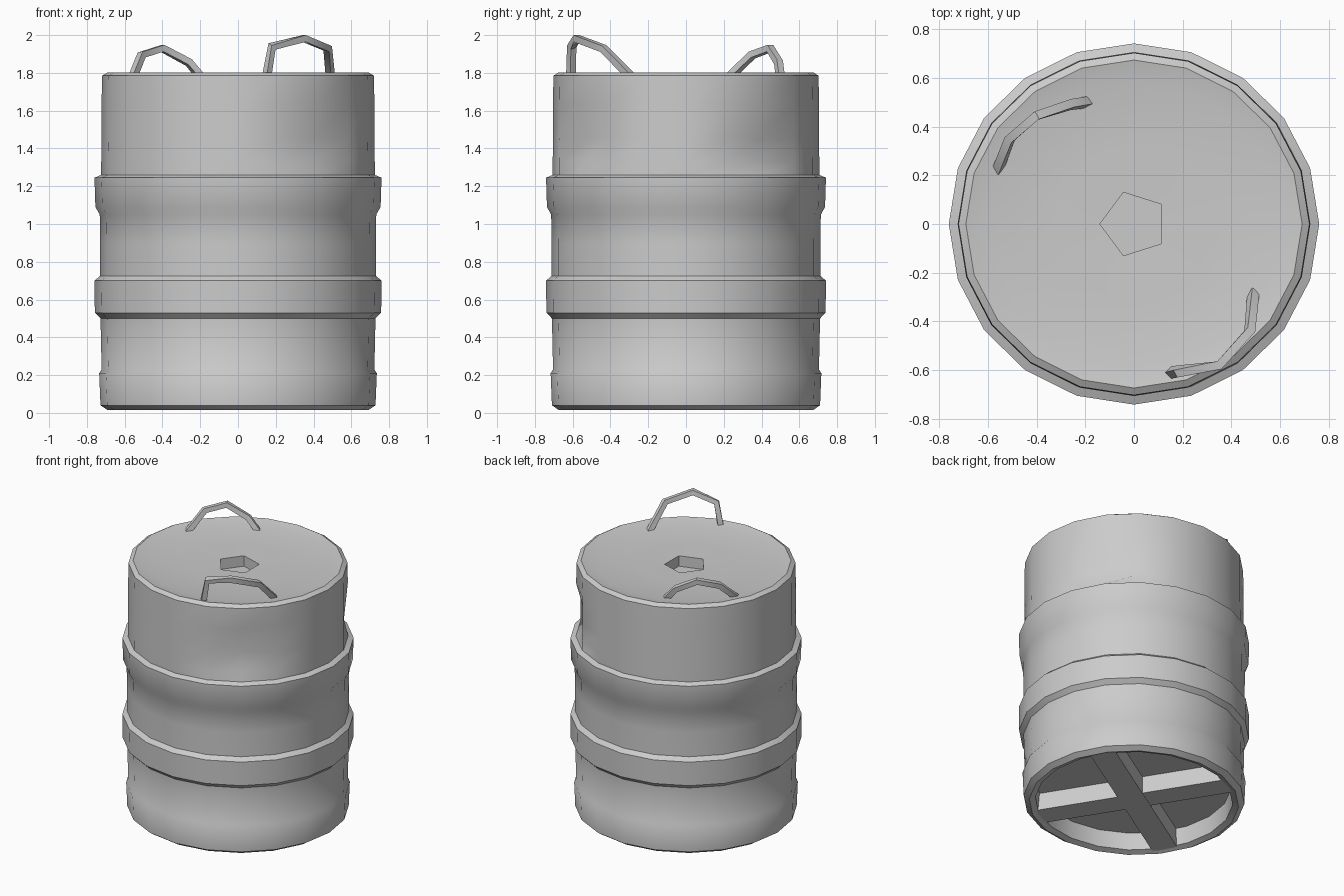
import bpy, bmesh, math
from mathutils import Vector

if "Cube" in bpy.data.objects:
    bpy.data.objects.remove(bpy.data.objects["Cube"])

SEG = 20
YS = 0.975  # barrel is very slightly oval


def finish(bm, name, angle=40):
    bmesh.ops.recalc_face_normals(bm, faces=bm.faces)
    me = bpy.data.meshes.new(name)
    bm.to_mesh(me)
    bm.free()
    ob = bpy.data.objects.new(name, me)
    bpy.context.collection.objects.link(ob)
    bpy.ops.object.select_all(action='DESELECT')
    ob.select_set(True)
    bpy.context.view_layer.objects.active = ob
    bpy.ops.object.shade_smooth_by_angle(angle=math.radians(angle))
    return ob


def pentagon(r, a):
    step = math.radians(72)
    return r * math.cos(step / 2) / math.cos((a - math.pi + 1e-9) % step - step / 2)


# barrel shell: underside recess, outer wall with bands, lid, five-sided bung hole
profile = [
    (0.64, 0.15), (0.65, 0.03), (0.69, 0.015), (0.728, 0.04), (0.735, 0.21),
    (0.722, 0.23), (0.728, 0.50), (0.758, 0.53), (0.76, 0.70), (0.73, 0.725),
    (0.73, 0.90), (0.732, 1.05), (0.755, 1.09), (0.76, 1.245), (0.724, 1.26),
    (0.724, 1.33), (0.722, 1.45), (0.722, 1.64), (0.72, 1.785), (0.69, 1.803),
    (0.60, 1.785), (0.32, 1.78), ("pent", 1.775), ("pent", 1.70),
]
dents = {(17, 16): 0.07, (17, 15): 0.03, (2, 16): 0.05, (2, 15): 0.07}
bm = bmesh.new()
rings = []
for j, (r, z) in enumerate(profile):
    ring = []
    for i in range(SEG):
        a = 2 * math.pi * i / SEG
        rad = pentagon(0.14, a) if r == "pent" else r - dents.get((i, j), 0)
        ring.append(bm.verts.new((rad * math.cos(a), rad * math.sin(a) * YS, z)))
    rings.append(ring)
for lo, hi in zip(rings, rings[1:]):
    for i in range(SEG):
        k = (i + 1) % SEG
        bm.faces.new((lo[i], lo[k], hi[k], hi[i]))
bm.faces.new(rings[0][::-1])
bm.faces.new(rings[-1])
finish(bm, "barrel_shell")

# crossed braces under the barrel
for n, deg in enumerate((32, 122)):
    bm = bmesh.new()
    bmesh.ops.create_cube(bm, size=1)
    bmesh.ops.scale(bm, verts=bm.verts, vec=(1.31, 0.17, 0.13))
    ob = finish(bm, f"bottom_brace_{n + 1}")
    ob.location.z = 0.09 + 0.002 * n
    ob.rotation_euler.z = math.radians(deg)


# carry handles: thin four-sided bars swept along an arch
def handle(name, pts, w=0.018):
    pts = [Vector(p) for p in pts]
    side = (pts[-1] - pts[0]).cross(Vector((0, 0, 1))).normalized()
    bm = bmesh.new()
    rings = []
    for i, p in enumerate(pts):
        t = (pts[min(i + 1, len(pts) - 1)] - pts[max(i - 1, 0)]).normalized()
        n = side.cross(t).normalized()
        b = t.cross(n).normalized()
        rings.append([bm.verts.new(p + (n * u + b * v) * w)
                      for u, v in ((-1, -1), (1, -1), (1, 1), (-1, 1))])
    for lo, hi in zip(rings, rings[1:]):
        for i in range(4):
            k = (i + 1) % 4
            bm.faces.new((lo[i], lo[k], hi[k], hi[i]))
    bm.faces.new(rings[0][::-1])
    bm.faces.new(rings[-1])
    finish(bm, name)


handle("front_handle", [(0.15, -0.61, 1.77), (0.18, -0.605, 1.94), (0.35, -0.58, 1.982),
                        (0.475, -0.44, 1.93), (0.49, -0.28, 1.77)])
handle("back_handle", [(-0.56, 0.22, 1.77), (-0.51, 0.35, 1.895), (-0.40, 0.445, 1.93),
                       (-0.26, 0.49, 1.855), (-0.19, 0.50, 1.77)])
